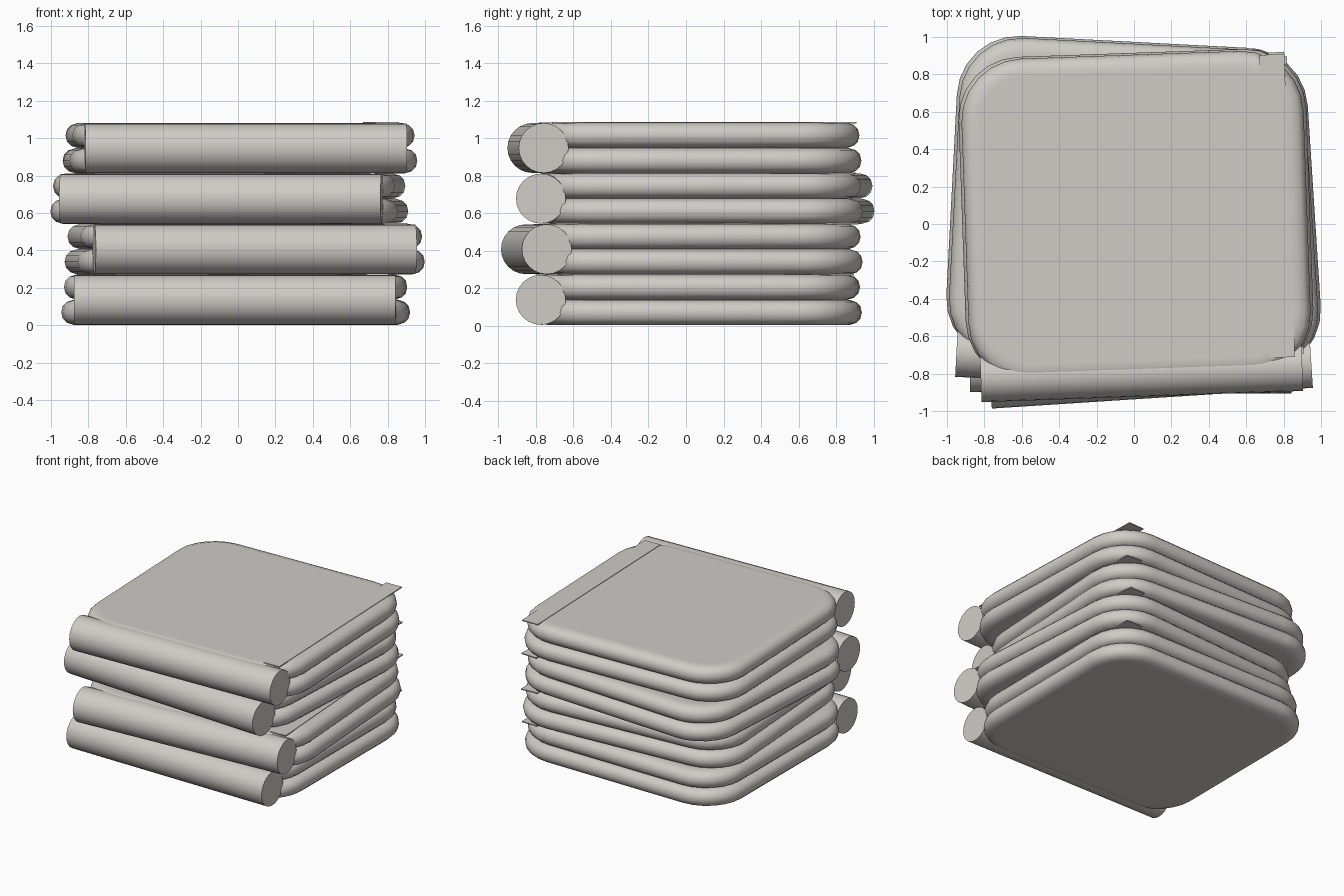
import bpy, bmesh, math
from mathutils import Matrix, Vector

cube = bpy.data.objects.get("Cube")
if cube:
    bpy.data.objects.remove(cube, do_unlink=True)

cloth = bpy.data.materials.new("soft_grey_cloth")
COLOUR = (0.62, 0.605, 0.565, 1)
cloth.diffuse_color = COLOUR
cloth.use_nodes = True
cloth.node_tree.nodes["Principled BSDF"].inputs["Base Color"].default_value = COLOUR

HEIGHT = 0.27      # one folded towel
CORNER = 0.33      # plan corner radius
STEPS = 6          # segments per corner


def finish(bm, name, placement, angle=40):
    bmesh.ops.recalc_face_normals(bm, faces=bm.faces)
    mesh = bpy.data.meshes.new(name)
    bm.to_mesh(mesh)
    bm.free()
    mesh.transform(placement)
    mesh.materials.append(cloth)
    obj = bpy.data.objects.new(name, mesh)
    bpy.context.collection.objects.link(obj)
    bpy.ops.object.select_all(action="DESELECT")
    obj.select_set(True)
    bpy.context.view_layer.objects.active = obj
    bpy.ops.object.shade_smooth_by_angle(angle=math.radians(angle))
    return obj


def rounded_outline(half_x, front, back, inset):
    """Plan outline of a rounded rectangle, shrunk by inset."""
    mid, half_y = (front + back) / 2, (back - front) / 2
    points = []
    for quarter, (sx, sy) in enumerate([(1, 1), (-1, 1), (-1, -1), (1, -1)]):
        for i in range(STEPS + 1):
            a = math.pi / 2 * (quarter + i / STEPS)
            r = CORNER - inset
            points.append((sx * (half_x - CORNER) + r * math.cos(a),
                           mid + sy * (half_y - CORNER) + r * math.sin(a)))
    return points


def layer(name, half_x, front, back, z, thick, placement):
    """Cushioned cloth layer: outlines lofted up a bulging edge profile."""
    lower = [(0.1, 0), (0.068, 0), (0.03, 0.012), (0.008, 0.034)]
    profile = lower + [(0, thick / 2)] + [(i, thick - h) for i, h in reversed(lower)]
    bm = bmesh.new()
    rings = [[bm.verts.new((x, y, z + h)) for x, y in rounded_outline(half_x, front, back, i)]
             for i, h in profile]
    for a, b in zip(rings, rings[1:]):
        for k in range(len(a)):
            n = (k + 1) % len(a)
            bm.faces.new((a[k], a[n], b[n], b[k]))
    bm.faces.new(rings[0])
    bm.faces.new(rings[-1])
    return finish(bm, name, placement)


def fold_roll(name, placement):
    """Rounded fold along the front edge."""
    bm = bmesh.new()
    place = Matrix.Translation((0, -0.77, HEIGHT / 2)) @ Matrix.Rotation(math.pi / 2, 4, "Y")
    bmesh.ops.create_cone(bm, cap_ends=True, segments=24, radius1=0.133, radius2=0.133,
                          depth=1.72, matrix=place)
    return finish(bm, name, placement)


def hem_band(name, placement):
    """Thin flat hem whose square corner overhangs the rounded one."""
    bm = bmesh.new()
    size = Matrix.Diagonal(Vector((0.135, 1.62, 0.008, 1)))
    bmesh.ops.create_cube(bm, size=1, matrix=Matrix.Translation((0.755, 0.09, HEIGHT)) @ size)
    return finish(bm, name, placement)


# Stack of towels, bottom to top: offset x, offset y, turn in degrees
STACK = [(-0.013, 0, -0.3), (0.04, -0.03, 3.7), (-0.05, 0.04, -3.0), (0.013, -0.02, 2.0)]
for number, (x, y, turn) in enumerate(STACK, 1):
    spot = Matrix.Translation((x, y, HEIGHT * (number - 1) + 0.002))
    spot = spot @ Matrix.Rotation(math.radians(turn), 4, "Z")
    half = HEIGHT / 2
    layer(f"towel_{number}_lower_layer", 0.93, -0.80, 0.935, 0, half, spot)
    layer(f"towel_{number}_upper_layer", 0.915, -0.81, 0.925, half, half, spot)
    fold_roll(f"towel_{number}_front_fold", spot)
    hem_band(f"towel_{number}_hem_band", spot)
